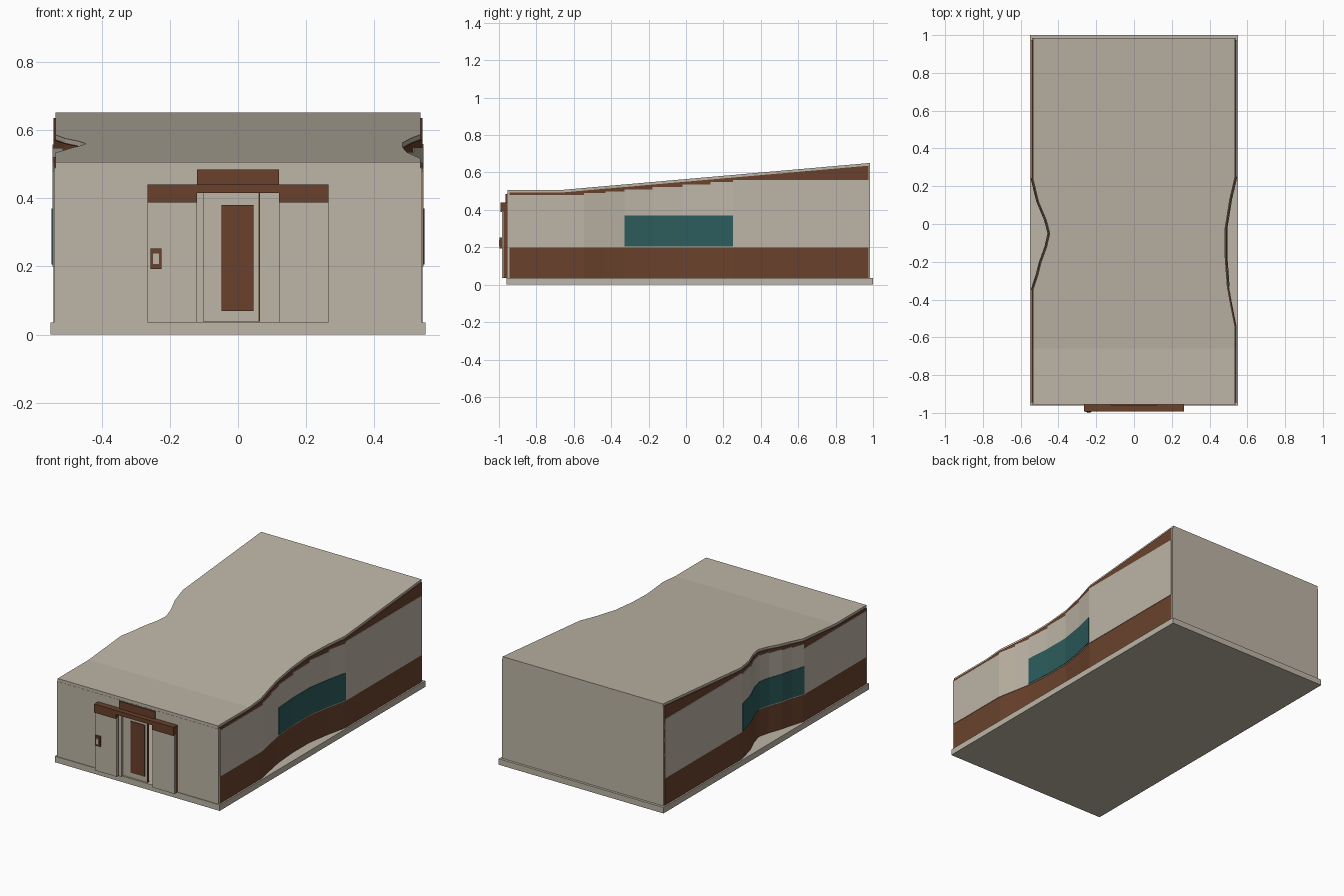
import bpy
import bmesh

if "Cube" in bpy.data.objects:
    bpy.data.objects.remove(bpy.data.objects["Cube"], do_unlink=True)


def material(name, rgb):
    m = bpy.data.materials.new(name)
    m.use_nodes = True
    m.diffuse_color = (*rgb, 1)
    m.node_tree.nodes["Principled BSDF"].inputs["Base Color"].default_value = (*rgb, 1)
    return m


BEIGE = material("beige plaster", (0.51, 0.46, 0.38))
BROWN = material("rust brown", (0.144, 0.053, 0.025))
TEAL = material("teal glass", (0.026, 0.107, 0.107))


def loft(name, sections, mat):
    """Closed solid through a row of four-cornered sections."""
    bm = bmesh.new()
    rings = [[bm.verts.new(p) for p in s] for s in sections]
    for a, b in zip(rings, rings[1:]):
        for i in range(4):
            j = (i + 1) % 4
            bm.faces.new((a[i], a[j], b[j], b[i]))
    bm.faces.new(rings[0])
    bm.faces.new(rings[-1])
    bmesh.ops.recalc_face_normals(bm, faces=bm.faces)
    mesh = bpy.data.meshes.new(name)
    bm.to_mesh(mesh)
    bm.free()
    mesh.materials.append(mat)
    ob = bpy.data.objects.new(name, mesh)
    bpy.context.collection.objects.link(ob)
    return ob


def box(name, x, y, z, mat):
    return loft(name, [[(x[0], v, z[0]), (x[1], v, z[0]), (x[1], v, z[1]), (x[0], v, z[1])]
                       for v in y], mat)


# Plan of each side wall as (y, distance from the middle)
FRONT, BACK = -0.945, 0.975
PLANS = {
    "left": (1, [(FRONT, .541), (-.545, .541), (-.43, .518), (-.33, .500), (-.18, .489),
                 (-.02, .489), (.13, .513), (.25, .541), (BACK, .541)]),
    "right": (-1, [(FRONT, .541), (-.35, .541), (-.27, .515), (-.2, .497), (-.12, .468),
                   (-.05, .452), (.02, .470), (.12, .512), (.24, .541), (BACK, .541)]),
}
CREASE = -0.66


def roof_z(y):
    return 0.507 + max(0, y - CREASE) * 0.0875


def plan_x(pts, y):
    for (y0, x0), (y1, x1) in zip(pts, pts[1:]):
        if y <= y1:
            return x0 + (x1 - x0) * max(0, y - y0) / (y1 - y0)
    return pts[-1][1]


def band(name, side, pts, low, high, out, thick, mat):
    """Wall strip along a plan; low and high are functions of y."""
    rows = []
    for y, x in pts:
        a, b = side * (x + out), side * (x + out - thick)
        rows.append([(a, y, low(y)), (b, y, low(y)), (b, y, high(y)), (a, y, high(y))])
    return loft(name, rows, mat)


# Base slab
box("base_slab", (-.55, .55), (-.96, 1.0), (0, .036), BEIGE)

# Curved side walls: brown core, stepped beige cladding, curved window
for label, (side, plan) in PLANS.items():
    core = sorted(plan + [(CREASE, plan_x(plan, CREASE))])
    band(label + "_wall_core", side, core, lambda y: .036,
         lambda y: roof_z(y) - .014, 0, .012, BROWN)
    band(label + "_wall_lining", side, core, lambda y: .036,
         lambda y: roof_z(y) - .018, -.013, .004, BEIGE)
    for n, pair in enumerate(zip(plan, plan[1:])):
        top = roof_z(pair[0][0]) - .028
        band(f"{label}_cladding_{n + 1}", side, pair, lambda y: .2,
             lambda y: top, .003, .006, BEIGE)
    start = -.33 if side > 0 else -.35
    glazing = [p for p in plan if start <= p[0] <= .25]
    band(label + "_window", side, glazing, lambda y: .205, lambda y: .37, .006, .006, TEAL)

# Sloping roof slab cut to the plan
ys = {y for _, plan in PLANS.values() for y, _ in plan}
ys = sorted(ys | {CREASE, FRONT - .01, BACK + .01})
rows = []
for y in ys:
    xl, xr = [s * (plan_x(p, y) - .006) for s, p in PLANS.values()]
    z = roof_z(y)
    rows.append([(xl, y, z - .018), (xr, y, z - .018), (xr, y, z), (xl, y, z)])
loft("roof", rows, BEIGE)

# End walls, the front one with a door opening
box("back_wall", (-.54, .54), (BACK, BACK + .01), (.036, .634), BEIGE)
for label, s in (("left", 1), ("right", -1)):
    box(label + "_front_wall", sorted((s * .12, s * .54)), (-.956, FRONT), (.036, .489), BEIGE)
box("door_header_wall", (-.12, .12), (-.956, FRONT), (.415, .489), BEIGE)

# Sliding door pockets beside the opening
for label, s in (("left", 1), ("right", -1)):
    span = sorted((s * .12, s * .265))
    box(label + "_pocket_backing", span, (-.975, -.956), (.036, .39), BROWN)
    box(label + "_pocket_panel", span, (-.985, -.975), (.036, .39), BEIGE)
    box(label + "_canopy_end", span, (-.993, -.956), (.388, .44), BROWN)
box("canopy_middle", (-.12, .12), (-.993, -.956), (.415, .44), BROWN)
box("sign_board", (-.12, .12), (-.964, -.956), (.44, .485), BROWN)

# Door post and leaf with its inset panel
box("door_post", (-.12, -.1), (-.97, -.94), (.036, .415), BEIGE)
box("door_leaf", (-.1, .06), (-.952, -.94), (.038, .415), BEIGE)
box("door_edge", (.06, .064), (-.953, -.939), (.038, .415), BROWN)
box("door_panel", (-.049, .046), (-.957, -.951), (.07, .38), BROWN)

# Entry keypad
box("keypad_frame", (-.256, -.224), (-.996, -.985), (.193, .253), BROWN)
box("keypad_button", (-.249, -.231), (-1.0, -.995), (.207, .238), BEIGE)
